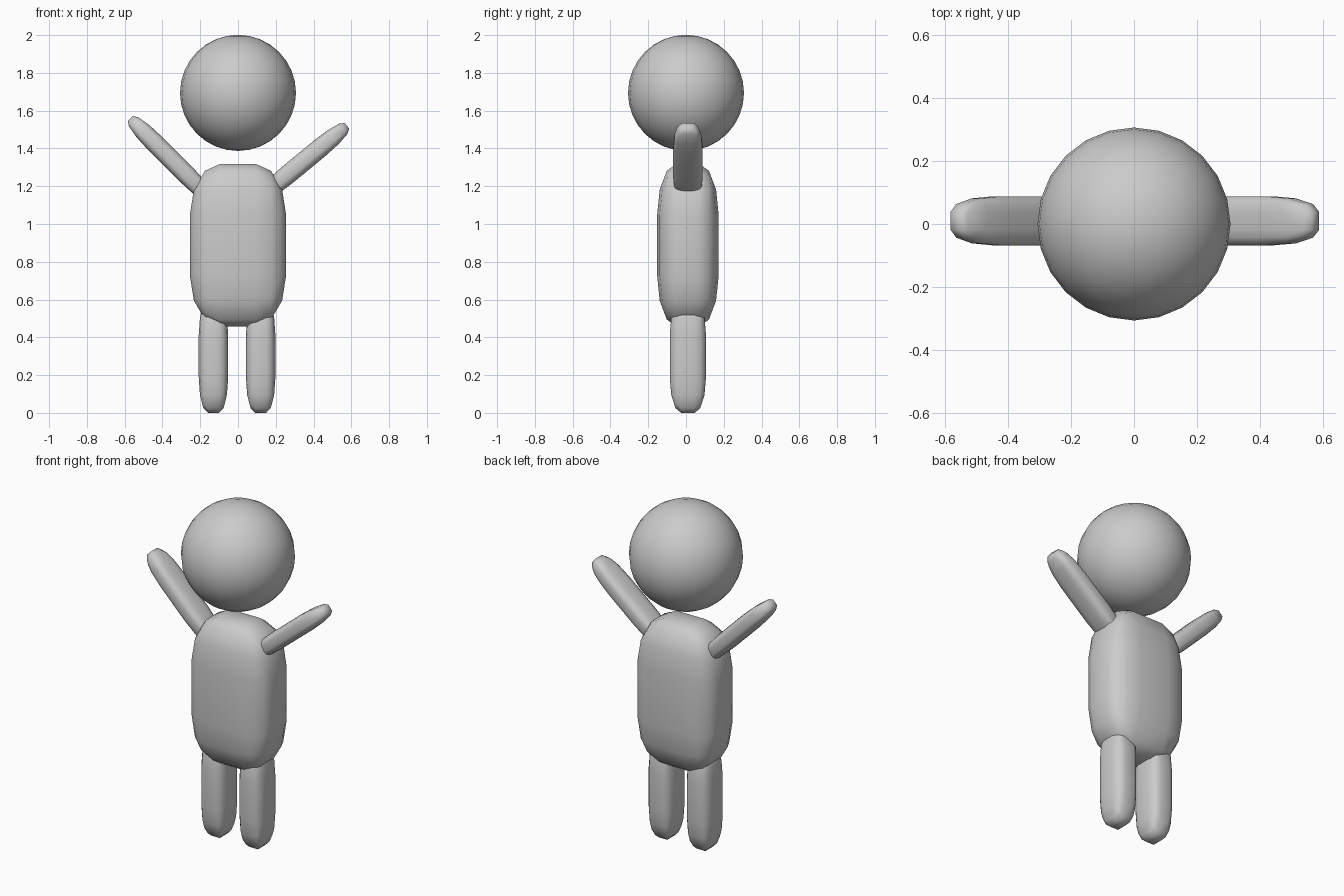
import bpy, bmesh, math
from mathutils import Matrix, Vector

if "Cube" in bpy.data.objects:
    bpy.data.objects.remove(bpy.data.objects["Cube"])


def finish(name, bm):
    for f in bm.faces:
        f.smooth = True
    mesh = bpy.data.meshes.new(name)
    bm.to_mesh(mesh)
    bm.free()
    ob = bpy.data.objects.new(name, mesh)
    bpy.context.collection.objects.link(ob)
    return ob


def rounded_block(name, center, half, tilt=0.0):
    """Heavily bevelled cube, stretched to half sizes, then tilted around y."""
    bm = bmesh.new()
    bmesh.ops.create_cube(bm, size=2)
    bmesh.ops.bevel(bm, geom=bm.edges[:], offset=0.63, offset_type='OFFSET',
                    segments=3, profile=0.5, affect='EDGES')
    bm.transform(Matrix.Translation(center)
                 @ Matrix.Rotation(math.radians(tilt), 4, 'Y')
                 @ Matrix.Diagonal((*half, 1)))
    bmesh.ops.recalc_face_normals(bm, faces=bm.faces[:])
    return finish(name, bm)


def arm(name, tip, tilt, length=0.6):
    """Arm placed by its hand end, running down into the shoulder."""
    t = math.radians(tilt)
    axis = Vector((math.sin(t), 0, math.cos(t)))
    return rounded_block(name, Vector(tip) - axis * length / 2,
                         (0.051, 0.078, length / 2), tilt)


# Head
bm = bmesh.new()
bmesh.ops.create_uvsphere(bm, u_segments=24, v_segments=16, radius=0.307)
bm.transform(Matrix.Translation((0, 0, 1.694)))
finish("head", bm)

# Torso
rounded_block("torso", (0, 0.01, 0.888), (0.255, 0.163, 0.43))

# Legs
for side, x in (("left", 0.12), ("right", -0.13)):
    rounded_block(side + "_leg", (x, 0.01, 0.3), (0.078, 0.096, 0.3))

# Raised arms, at slightly different angles
arm("left_arm", (0.577, 0.01, 1.52), 50.5)
arm("right_arm", (-0.57, 0.01, 1.558), -45)
